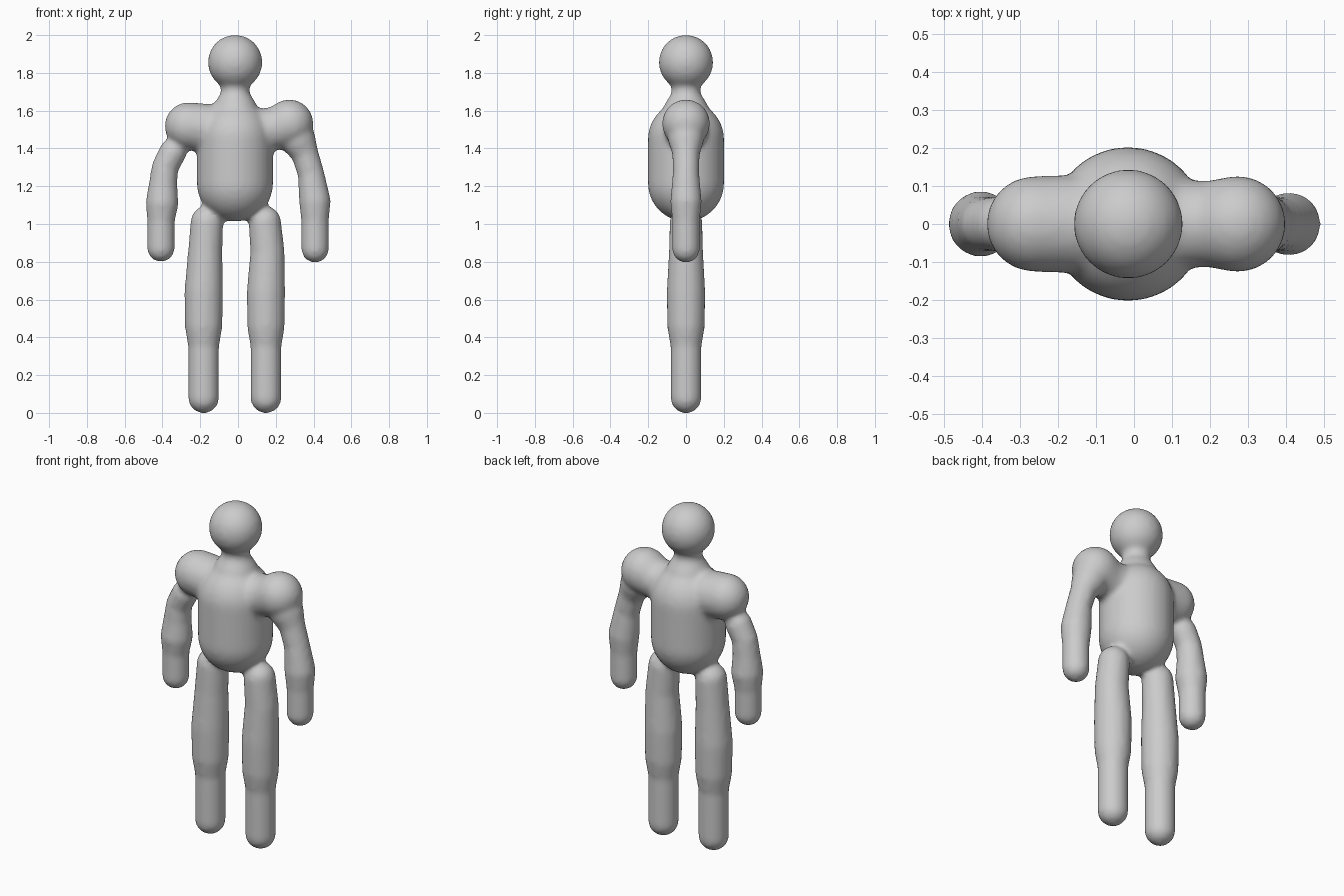
import bpy, bmesh
from mathutils import Vector

if "Cube" in bpy.data.objects:
    bpy.data.objects.remove(bpy.data.objects["Cube"])

bm = bmesh.new()


def chain(points):
    """Rounded limb: hulls around consecutive spheres given as (x, z, radius)."""
    for a, b in zip(points, points[1:]):
        part = bmesh.new()
        for x, z, r in (a, b):
            ball = bmesh.ops.create_uvsphere(part, u_segments=32, v_segments=20, radius=r)
            bmesh.ops.translate(part, verts=ball["verts"], vec=Vector((x, 0, z)))
        hull = bmesh.ops.convex_hull(part, input=part.verts)
        inner = {g for g in hull["geom_interior"] if isinstance(g, bmesh.types.BMVert)}
        bmesh.ops.delete(part, geom=list(inner), context="VERTS")
        bmesh.ops.recalc_face_normals(part, faces=part.faces)
        mesh = bpy.data.meshes.new("part")
        part.to_mesh(mesh)
        part.free()
        bm.from_mesh(mesh)
        bpy.data.meshes.remove(mesh)


# Head and neck
chain([(-0.015, 1.857, 0.144), (-0.015, 1.855, 0.144)])
chain([(-0.015, 1.80, 0.075), (-0.015, 1.67, 0.077), (-0.015, 1.58, 0.125)])
# Torso
chain([(-0.016, 1.45, 0.202), (-0.016, 1.215, 0.202)])
# Shoulders
chain([(-0.262, 1.518, 0.126), (-0.10, 1.50, 0.130)])
chain([(0.272, 1.532, 0.127), (0.20, 1.505, 0.112), (0.08, 1.49, 0.12)])
# Arms
chain([(-0.345, 1.38, 0.073), (-0.387, 1.30, 0.070), (-0.397, 1.21, 0.075),
       (-0.402, 1.11, 0.087), (-0.408, 1.02, 0.073), (-0.408, 0.872, 0.073)])
chain([(0.315, 1.45, 0.095), (0.352, 1.38, 0.072), (0.388, 1.26, 0.070),
       (0.407, 1.12, 0.084), (0.408, 1.02, 0.073), (0.408, 0.868, 0.073)])
# Legs
for x, top in ((-0.182, -0.165), (0.148, 0.142)):
    chain([(top, 1.01, 0.086), (x + 0.008, 0.85, 0.091), (x, 0.64, 0.102),
           (x, 0.46, 0.099), (x, 0.36, 0.082), (x, 0.08, 0.082)])

# Fuse everything into one soft body
mesh = bpy.data.meshes.new("mannequin_body")
bm.to_mesh(mesh)
bm.free()
body = bpy.data.objects.new("mannequin_body", mesh)
bpy.context.collection.objects.link(body)
remesh = body.modifiers.new("fuse", "REMESH")
remesh.mode = "VOXEL"
remesh.voxel_size = 0.014
remesh.use_smooth_shade = True
soften = body.modifiers.new("soften_creases", "SMOOTH")
soften.factor = 0.5
soften.iterations = 8
